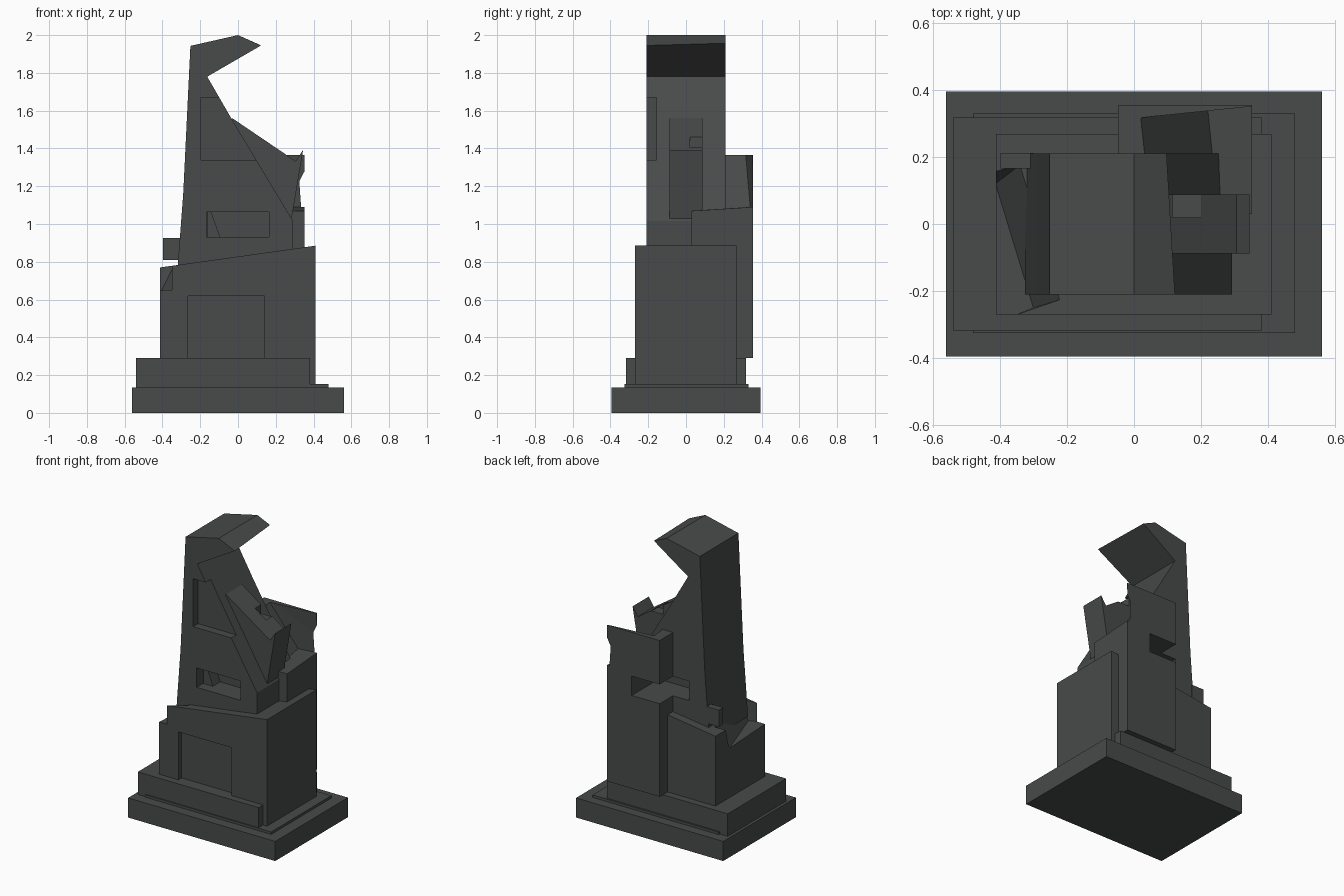
import bpy, bmesh
from mathutils import Vector

if "Cube" in bpy.data.objects:
    bpy.data.objects.remove(bpy.data.objects["Cube"])

stone = bpy.data.materials.new("dark_stone")
stone.diffuse_color = (0.065, 0.07, 0.068, 1)
stone.use_nodes = True
stone.node_tree.nodes["Principled BSDF"].inputs["Base Color"].default_value = stone.diffuse_color


def finish(name, bm):
    bmesh.ops.recalc_face_normals(bm, faces=bm.faces)
    me = bpy.data.meshes.new(name)
    bm.to_mesh(me)
    bm.free()
    ob = bpy.data.objects.new(name, me)
    me.materials.append(stone)
    bpy.context.collection.objects.link(ob)
    return ob


def box(name, x0, x1, y0, y1, z0, z1):
    return prism(name, [(x0, z0), (x1, z0), (x1, z1), (x0, z1)], y0, y1)


def prism(name, profile, y0, y1, back_shift=None):
    """Extrude an x-z profile along y; back_shift offsets chosen back points."""
    bm = bmesh.new()
    front = [bm.verts.new((x, y0, z)) for x, z in profile]
    back = [bm.verts.new((x, y1, z)) for x, z in profile]
    for i, d in (back_shift or {}).items():
        back[i].co += Vector((d[0], 0, d[1]))
    bm.faces.new(front)
    bm.faces.new(back[::-1])
    n = len(profile)
    for i in range(n):
        j = (i + 1) % n
        bm.faces.new((front[j], front[i], back[i], back[j]))
    return finish(name, bm)


def hull(name, points):
    bm = bmesh.new()
    for p in points:
        bm.verts.new(p)
    bmesh.ops.convex_hull(bm, input=bm.verts)
    return finish(name, bm)


def carve(target, *cutters):
    for c in cutters:
        c.hide_render = True
        m = target.modifiers.new("carve", 'BOOLEAN')
        m.operation, m.solver, m.object = 'DIFFERENCE', 'EXACT', c
        bpy.context.view_layer.objects.active = target
        bpy.ops.object.modifier_apply(modifier=m.name)
        bpy.data.objects.remove(c)


# Stepped base
box("base_slab", -0.56, 0.56, -0.395, 0.395, 0, 0.135)
box("base_plate", -0.48, 0.48, -0.325, 0.33, 0.13, 0.152)
box("base_step", -0.54, 0.38, -0.318, 0.318, 0.13, 0.29)

# Pedestal with sloped top, front panel recess and chipped left corner
pedestal = prism("pedestal", [(-0.412, 0.13), (0.41, 0.13), (0.41, 0.885), (-0.412, 0.77)], -0.27, 0.268)
panel = box("panel_cutter", -0.265, 0.14, -0.5, -0.235, 0.29, 0.62)
chip = hull("chip_cutter", [
    (-0.7, 0.04, 0.63), (-0.413, 0.12, 0.63), (-0.30, -0.25, 0.65), (-0.35, -0.27, 0.65), (-0.7, -0.39, 0.65),
    (-0.7, 0.10, 0.80), (-0.413, 0.16, 0.80), (-0.33, 0.183, 0.80), (-0.22, -0.225, 0.80),
    (-0.35, -0.27, 0.80), (-0.7, -0.39, 0.80)])
carve(pedestal, panel, chip)

# Tower with overhanging beak
tower = prism("tower", [(-0.335, 0.70), (-0.29, 1.16), (-0.252, 1.943), (0, 2.0), (0.122, 1.945),
                        (-0.163, 1.78), (-0.03, 1.55), (0.292, 1.015), (0.292, 0.80)],
              -0.21, 0.21, {4: (-0.025, 0.012)})
tower.data.vertices[0].co.x = -0.325
tower.data.vertices[9].co.x = -0.325
carve(tower,
      box("side_recess_cutter", -0.195, 0.4, -0.4, -0.155, 1.34, 1.67),
      box("front_slot_cutter", -0.168, 0.165, -0.4, -0.06, 0.93, 1.063),
      box("back_slot_cutter", -0.168, 0.165, 0.06, 0.5, 0.93, 1.063))

# Slanted rib seen inside the front slot
prism("slot_rib", [(-0.165, 0.92), (-0.09, 0.92), (-0.145, 1.07), (-0.165, 1.07)], -0.14, -0.05)

# Rear buttress, hollowed at the upper right and slotted at the back
buttress = box("rear_buttress", -0.048, 0.352, 0.03, 0.355, 0.29, 1.365)
hollow = hull("hollow_cutter", [
    (0.22, 0.34, 1.09), (0.26, -0.05, 1.065), (0.6, 0.39, 1.09), (0.6, -0.05, 1.065),
    (0.01, 0.315, 1.38), (0.05, -0.05, 1.38), (0.6, 0.375, 1.38), (0.6, -0.05, 1.38)])
carve(buttress, hollow, box("buttress_slot_cutter", -0.2, 0.165, 0.06, 0.5, 0.93, 1.063))

# Leaning arm on the sloped side
arm = prism("leaning_arm", [(-0.08, 1.50), (-0.03, 1.56), (0.305, 1.333), (0.345, 1.393), (0.282, 1.018), (0.2, 1.0)],
            -0.088, 0.088)
carve(arm, box("arm_notch_cutter", 0.115, 0.2, 0.02, 0.2, 1.40, 1.6))

# Small stub on the left side
box("side_stub", -0.398, -0.30, 0.165, 0.212, 0.81, 0.925)
